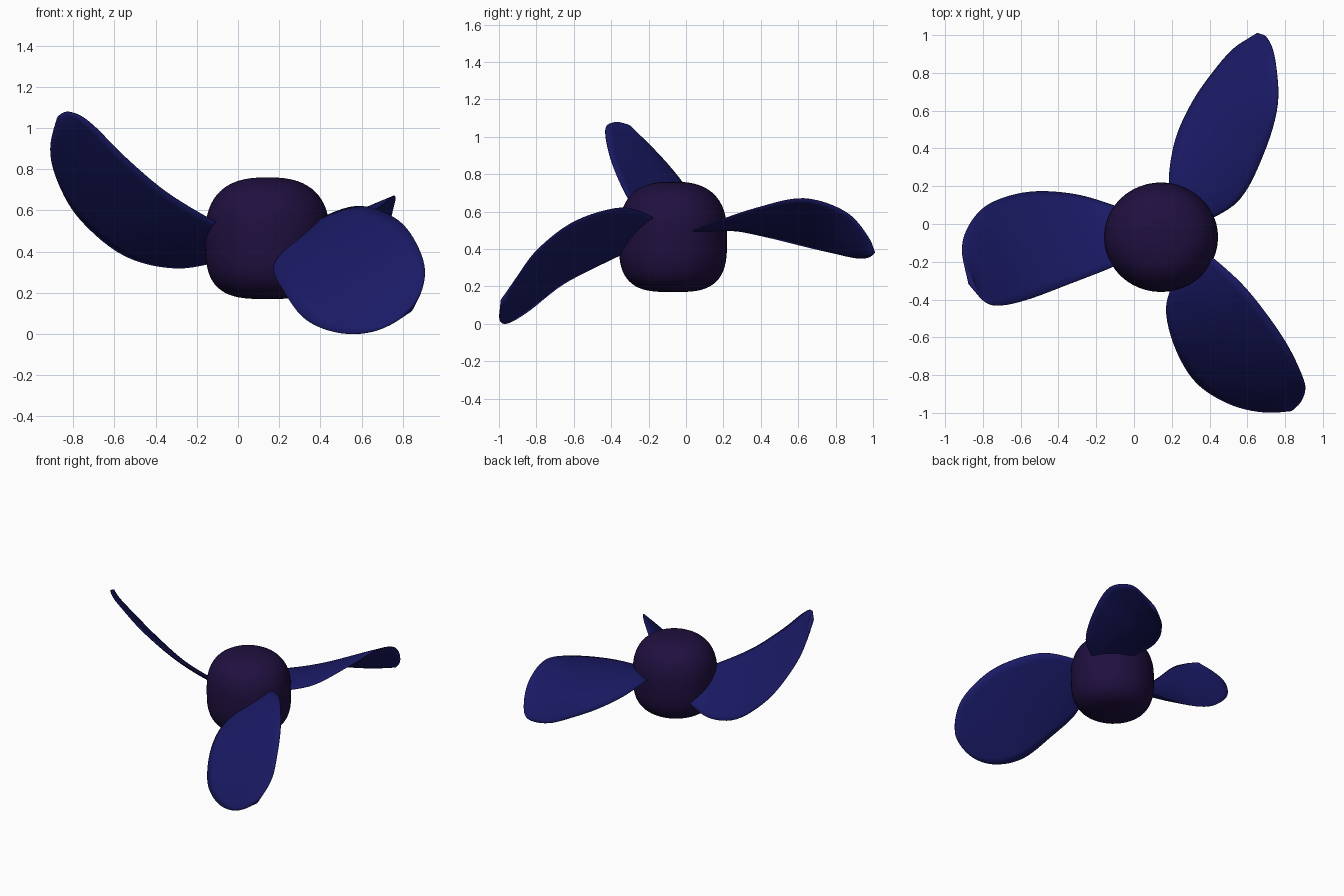
import bpy, bmesh, math
from mathutils import Vector

if "Cube" in bpy.data.objects:
    bpy.data.objects.remove(bpy.data.objects["Cube"])


def material(name, rgb):
    m = bpy.data.materials.new(name)
    m.diffuse_color = (*rgb, 1)
    m.use_nodes = True
    m.node_tree.nodes["Principled BSDF"].inputs["Base Color"].default_value = m.diffuse_color
    return m


def add_object(name, bm, mat):
    me = bpy.data.meshes.new(name)
    bm.to_mesh(me)
    bm.free()
    ob = bpy.data.objects.new(name, me)
    bpy.context.collection.objects.link(ob)
    me.materials.append(mat)
    for p in me.polygons:
        p.use_smooth = True
    return ob


def smooth_path(pts, steps):
    """Catmull-Rom curve through the points."""
    p = [Vector(v) for v in pts]
    p = [2 * p[0] - p[1]] + p + [2 * p[-1] - p[-2]]
    out = []
    for i in range(1, len(p) - 2):
        a, b, c, d = p[i - 1:i + 3]
        for s in range(steps):
            t = s / steps
            out.append(0.5 * (2 * b + (c - a) * t + (2 * a - 5 * b + 4 * c - d) * t ** 2
                              + (3 * b - a - 3 * c + d) * t ** 3))
    out.append(p[-2])
    return out


def blade(name, outline, mat, across=12):
    """Surface ruled between the two edges of an outline, thickened to a lens section."""
    path = smooth_path(outline, 6)
    half = len(path) // 2
    bm = bmesh.new()
    layer = bm.verts.layers.deform.verify()
    rows = []
    for i in range(half):
        row = []
        for j in range(across + 1):
            u = j / across
            v = bm.verts.new(path[i].lerp(path[-1 - i], u))
            v[layer][0] = 4 * u * (1 - u)
            row.append(v)
        rows.append(row)
    tip = bm.verts.new(path[half])
    for r, q in zip(rows, rows[1:]):
        for j in range(across):
            bm.faces.new((r[j], r[j + 1], q[j + 1], q[j]))
    for j in range(across):
        bm.faces.new((rows[-1][j], rows[-1][j + 1], tip))
    bmesh.ops.recalc_face_normals(bm, faces=bm.faces)
    ob = add_object(name, bm, mat)
    ob.vertex_groups.new(name="thickness")
    sol = ob.modifiers.new("Solidify", 'SOLIDIFY')
    sol.thickness = 0.03
    sol.offset = 0
    sol.vertex_group = "thickness"
    sol.thickness_vertex_group = 0.15
    return ob


navy = material("navy", (0.01, 0.01, 0.13))
plum = material("plum", (0.014, 0.005, 0.05))

# Hub: sphere squared off towards a rounded drum
bm = bmesh.new()
bmesh.ops.create_uvsphere(bm, u_segments=48, v_segments=32, radius=1)
for v in bm.verts:
    r = math.hypot(v.co.x, v.co.y)
    e = 2 / (2.6 if v.co.z > 0 else 3.2)
    k = r ** e / r if r > 1e-6 else 0
    z = math.copysign(abs(v.co.z) ** e, v.co.z)
    v.co = (0.143 + 0.302 * v.co.x * k, -0.07 + 0.29 * v.co.y * k, 0.465 + 0.295 * z)
add_object("hub", bm, plum)

# Blades: outline runs from root along one edge, round the tip and back
blade("left_blade", [
    (0, -.17, .5), (-.12, -.23, .55), (-.35, -.32, .69), (-.55, -.395, .86),
    (-.7, -.43, 1.01), (-.79, -.41, 1.07), (-.865, -.31, 1.06), (-.91, -.14, .9),
    (-.87, 0, .73), (-.76, .11, .55), (-.55, .17, .38), (-.3, .155, .32), (-.05, .08, .36)], navy)
blade("front_blade", [
    (.33, -.12, .5), (.43, -.19, .575), (.6, -.35, .62), (.78, -.59, .55),
    (.88, -.78, .41), (.905, -.89, .27), (.84, -.98, .12), (.68, -.995, .02),
    (.5, -.95, .005), (.33, -.84, .07), (.22, -.66, .21), (.17, -.45, .32), (.22, -.28, .4)], navy)
blade("back_blade", [
    (.2, .08, .5), (.185, .25, .5), (.22, .45, .46), (.3, .63, .415),
    (.4, .78, .38), (.53, .93, .35), (.66, 1, .375), (.715, .97, .47),
    (.75, .85, .6), (.76, .63, .67), (.69, .38, .62), (.56, .13, .535), (.36, 0, .48)], navy)
